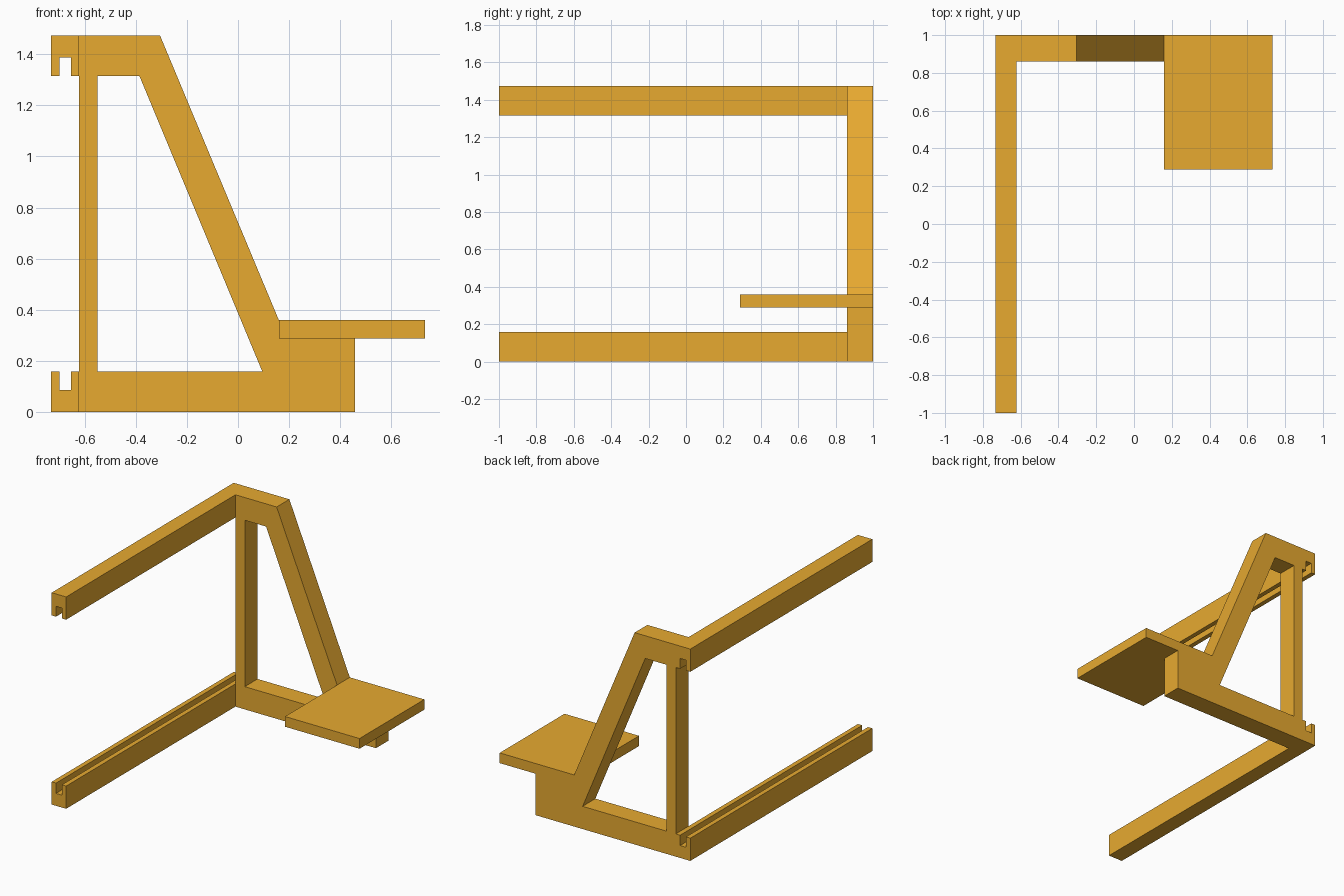
import bpy
import bmesh
from mathutils import Vector

if "Cube" in bpy.data.objects:
    bpy.data.objects.remove(bpy.data.objects["Cube"])

orange = bpy.data.materials.new("orange")
orange.diffuse_color = (0.80, 0.40, 0.03, 1)
orange.use_nodes = True
orange.node_tree.nodes["Principled BSDF"].inputs["Base Color"].default_value = orange.diffuse_color


def extrude_profile(name, points, faces, y0, y1):
    """Extrude flat x-z faces from y0 to y1."""
    bm = bmesh.new()
    verts = [bm.verts.new((x, y0, z)) for x, z in points]
    flat = [bm.faces.new([verts[i] for i in f]) for f in faces]
    new = bmesh.ops.extrude_face_region(bm, geom=flat, use_keep_orig=True)["geom"]
    moved = [v for v in new if isinstance(v, bmesh.types.BMVert)]
    bmesh.ops.translate(bm, verts=moved, vec=Vector((0, y1 - y0, 0)))
    bmesh.ops.recalc_face_normals(bm, faces=bm.faces)
    mesh = bpy.data.meshes.new(name)
    bm.to_mesh(mesh)
    bm.free()
    mesh.materials.append(orange)
    obj = bpy.data.objects.new(name, mesh)
    bpy.context.collection.objects.link(obj)
    return obj


# Slotted rails, the upper one mirrored about mid height
HEIGHT = 1.473
rail = [(-0.733, 0), (-0.622, 0), (-0.622, 0.158), (-0.655, 0.158),
        (-0.655, 0.086), (-0.70, 0.086), (-0.70, 0.158), (-0.733, 0.158)]
extrude_profile("lower_rail", rail, [range(8)], -1, 1)
extrude_profile("upper_rail", [(x, HEIGHT - z) for x, z in rail], [range(8)], -1, 1)

# Side frame: stepped outline around a four-sided opening
outer = [(-0.622, 0), (0.459, 0), (0.459, 0.288), (0.16, 0.288),
         (0.16, 0.359), (-0.305, HEIGHT), (-0.622, HEIGHT)]
opening = [(-0.55, 0.158), (0.095, 0.158), (-0.386, 1.315), (-0.55, 1.315)]
members = [(0, 1, 2, 3, 4, 8, 7),   # base
           (4, 5, 9, 8),            # sloping strut
           (5, 6, 10, 9),           # top bar
           (6, 0, 7, 10)]           # upright post
extrude_profile("side_frame", outer + opening, members, 0.86, 1)

# Flat shelf resting on the frame's foot
shelf = [(0.16, 0.288), (0.733, 0.288), (0.733, 0.359), (0.16, 0.359)]
extrude_profile("shelf", shelf, [range(4)], 0.288, 1)
